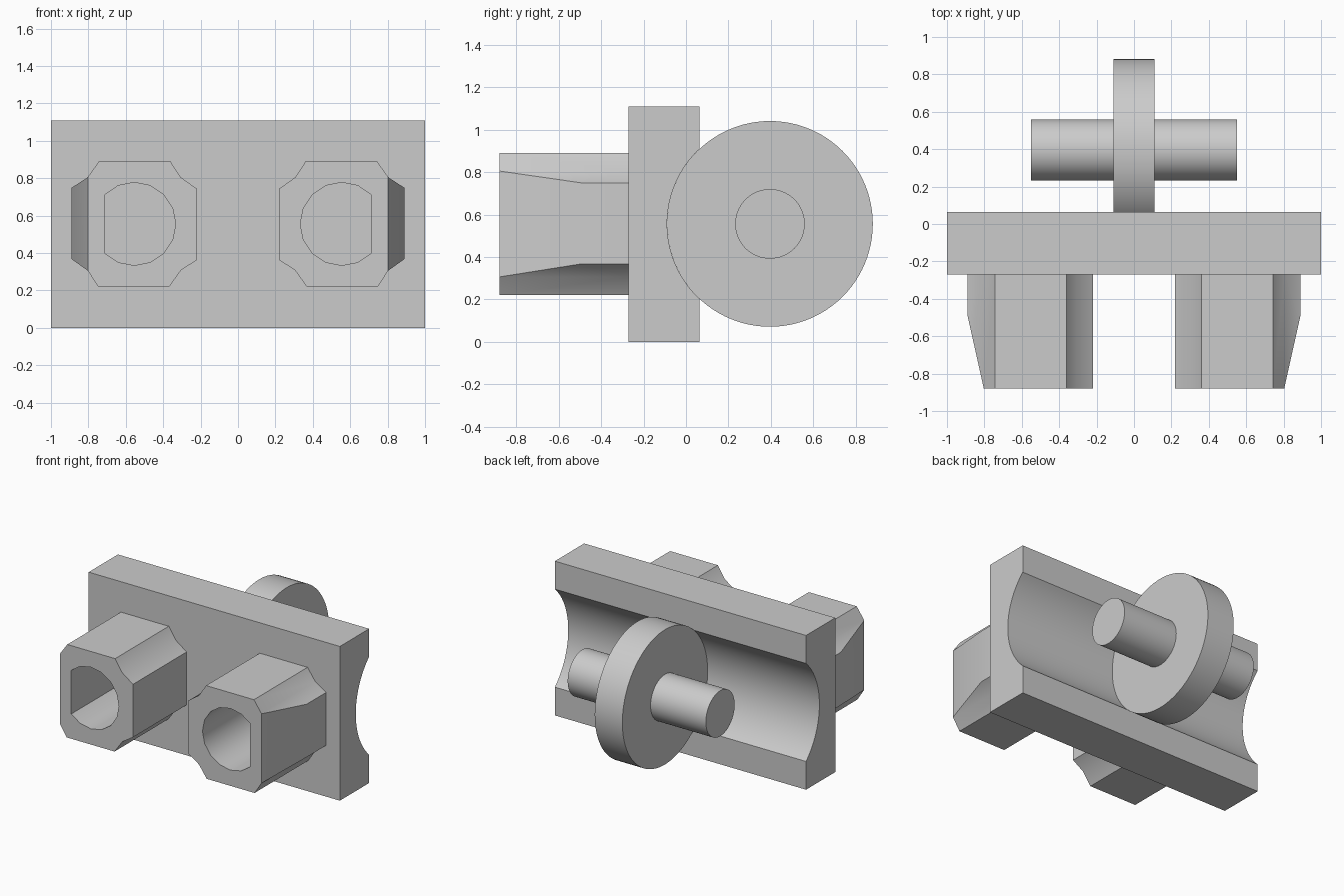
import bpy, bmesh, math
from mathutils import Vector

cube = bpy.data.objects.get("Cube")
if cube:
    bpy.data.objects.remove(cube, do_unlink=True)

# Single plain material
grey = bpy.data.materials.new("plain grey")
grey.use_nodes = True
colour = (0.6, 0.6, 0.6, 1)
grey.diffuse_color = colour
grey.node_tree.nodes["Principled BSDF"].inputs["Base Color"].default_value = colour

PLATE_FRONT, PLATE_BACK, HEIGHT = -0.27, 0.063, 1.11
WHEEL_Y, MID_Z, WHEEL_R = 0.396, 0.556, 0.485
SOCKET_X, SOCKET_FRONT = 0.555, -0.88


def arc(cx, cy, r, start, end, steps):
    """Points on an arc, angles in degrees, both ends included."""
    angles = [math.radians(start + (end - start) * i / steps) for i in range(steps + 1)]
    return [(cx + r * math.cos(a), cy + r * math.sin(a)) for a in angles]


def prism(name, profile, axis, lo, hi, taper=None):
    """Extrude a closed profile along x or y; taper is an optional (point, normal) cut."""
    def place(p, t):
        return (t, p[0], p[1]) if axis == "x" else (p[0], t, p[1])

    bm = bmesh.new()
    face = bm.faces.new([bm.verts.new(place(p, lo)) for p in profile])
    grown = bmesh.ops.extrude_face_region(bm, geom=[face])
    offset = Vector(place((0, 0), hi - lo))
    bmesh.ops.translate(bm, vec=offset,
                        verts=[g for g in grown["geom"] if isinstance(g, bmesh.types.BMVert)])
    if taper:
        bmesh.ops.bisect_plane(bm, geom=bm.verts[:] + bm.edges[:] + bm.faces[:],
                               plane_co=taper[0], plane_no=taper[1], clear_outer=True)
        bmesh.ops.holes_fill(bm, edges=[e for e in bm.edges if e.is_boundary])
    bmesh.ops.recalc_face_normals(bm, faces=bm.faces[:])
    mesh = bpy.data.meshes.new(name)
    bm.to_mesh(mesh)
    bm.free()
    mesh.materials.append(grey)
    obj = bpy.data.objects.new(name, mesh)
    bpy.context.collection.objects.link(obj)
    return obj


def select_only(obj):
    bpy.ops.object.select_all(action="DESELECT")
    obj.select_set(True)
    bpy.context.view_layer.objects.active = obj


def smooth(obj):
    select_only(obj)
    bpy.ops.object.shade_smooth_by_angle(angle=math.radians(30))


# Base plate with a round groove along its back
half = math.degrees(math.acos((WHEEL_Y - PLATE_BACK) / WHEEL_R))
groove = arc(WHEEL_Y, MID_Z, WHEEL_R, 180 + half, 180 - half, 32)
corners = [(PLATE_BACK, HEIGHT), (PLATE_FRONT, HEIGHT), (PLATE_FRONT, 0), (PLATE_BACK, 0)]
smooth(prism("base_plate", groove + corners, "x", -1, 1))

# Wheel and its axle
smooth(prism("wheel", arc(WHEEL_Y, MID_Z, WHEEL_R, 0, 360, 96)[:-1], "x", -0.11, 0.11))
smooth(prism("axle", arc(WHEEL_Y, MID_Z, 0.164, 0, 360, 64)[:-1], "x", -0.55, 0.55))

# Sockets: square with hollowed corners, tapered outer side and a flat-sided bore
quarter = [(0.335, 0.193), (0.25, 0.248), (0.188, 0.335)]
outline = []
for turn in range(4):
    for u, v in quarter:
        for _ in range(turn):
            u, v = -v, u
        outline.append((u, v))
bore = arc(0, 0, 0.222, 45, 315, 12)

for side, word in ((1, "left"), (-1, "right")):
    def shift(points):
        return [(side * (SOCKET_X + u), MID_Z + v) for u, v in points]

    taper = ((side * 0.803, SOCKET_FRONT, 0), (side * 0.39, -0.087, 0))
    socket = prism(word + "_socket", shift(outline), "y", SOCKET_FRONT, PLATE_FRONT, taper)
    cutter = prism(word + "_bore_cutter", shift(bore), "y", SOCKET_FRONT - 0.1, PLATE_FRONT + 0.1)
    cutter.hide_render = True
    cut = socket.modifiers.new("bore", "BOOLEAN")
    cut.operation, cut.solver, cut.object = "DIFFERENCE", "EXACT", cutter
    select_only(socket)
    bpy.ops.object.modifier_apply(modifier=cut.name)
    bpy.data.objects.remove(cutter, do_unlink=True)
    smooth(socket)
